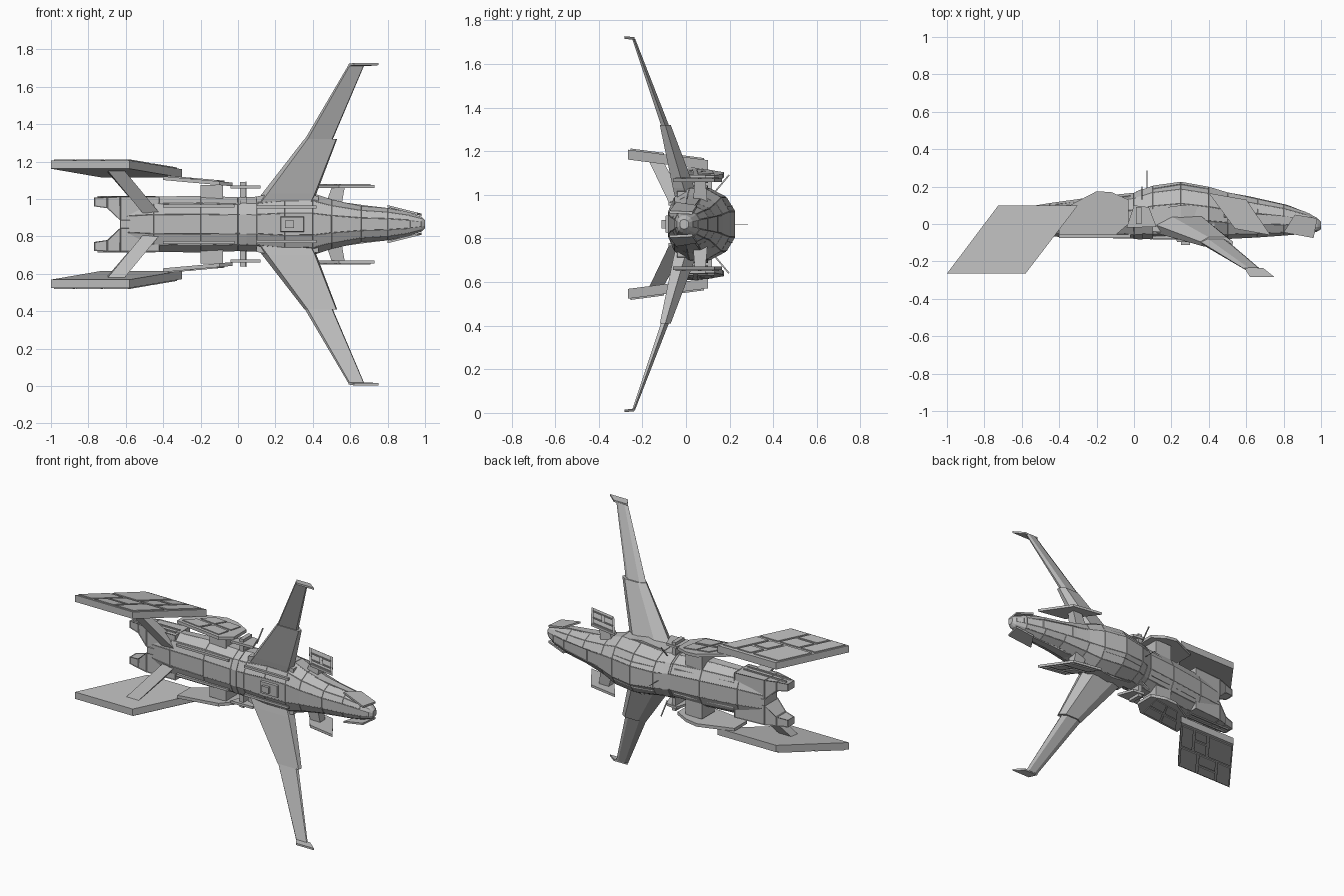
import bpy, bmesh
from mathutils import Vector

if "Cube" in bpy.data.objects:
    bpy.data.objects.remove(bpy.data.objects["Cube"])

MID = 0.865  # height of the mirror plane
grey = bpy.data.materials.new("hull grey")
grey.diffuse_color = (0.5, 0.5, 0.5, 1)
grey.use_nodes = True
grey.node_tree.nodes["Principled BSDF"].inputs["Base Color"].default_value = grey.diffuse_color


def build(name, solids, mirror=True, inset=None):
    """Each solid is a list of rings joined end to end; z is measured from MID."""
    bm = bmesh.new()
    for sign in ((1, -1) if mirror else (1,)):
        for rings in solids:
            rows = [[bm.verts.new((x, y, MID + sign * z)) for x, y, z in r] for r in rings]
            n = len(rows[0])
            for a, b in zip(rows, rows[1:]):
                for i in range(n):
                    j = (i + 1) % n
                    bm.faces.new((a[i], a[j], b[j], b[i]))
            bm.faces.new(rows[0])
            bm.faces.new(rows[-1])
    bmesh.ops.recalc_face_normals(bm, faces=bm.faces)
    if inset:
        big = [f for f in bm.faces if f.calc_area() > 0.002 and abs(f.normal.x) < 0.9]
        bmesh.ops.inset_individual(bm, faces=big, thickness=inset[0], depth=inset[1])
    me = bpy.data.meshes.new(name)
    bm.to_mesh(me)
    bm.free()
    me.materials.append(grey)
    ob = bpy.data.objects.new(name, me)
    bpy.context.collection.objects.link(ob)
    return ob


def slab(outline, height, thick):
    """Plate with an xy outline, lying on the surface height(x, y)."""
    return [[(x, y, height(x, y) + d) for x, y in outline] for d in (0, thick)]


def box(x0, x1, y0, y1, z0, z1):
    return slab([(x0, y0), (x1, y0), (x1, y1), (x0, y1)], lambda x, y: z0, z1 - z0)


def section(x, y0, y1, z0, z1):
    """Rectangular ring across the x axis."""
    return [(x, y0, z0), (x, y1, z0), (x, y1, z1), (x, y0, z1)]


def tiles(corners, cells, height, thick):
    """Raised rectangles in the uv space of a four-cornered plate."""
    a, b, c, d = [Vector(p) for p in corners]
    at = lambda u, v: tuple(a.lerp(b, u).lerp(d.lerp(c, u), v))
    return [slab([at(u0, v0), at(u1, v0), at(u1, v1), at(u0, v1)], height, thick)
            for u0, u1, v0, v1 in cells]


# Fuselage: faceted section scaled along the length
HALF = [(0, .35), (.1, .75), (.35, 1), (.62, .98), (.87, .74), (1, .35)]


def hull_ring(x, h, y0, y1):
    half = [(x, y0 + p * (y1 - y0), q * h) for p, q in HALF]
    return half + [(x, y, -z) for x, y, z in reversed(half)]


STATIONS = [(-.63, .12, -.045, .08), (-.45, .145, -.065, .11), (-.2, .15, -.072, .145),
            (0, .142, -.077, .165), (.1, .145, -.08, .203), (.25, .167, -.08, .224),
            (.4, .164, -.08, .197), (.5, .13, -.078, .167), (.66, .095, -.07, .132),
            (.8, .083, -.06, .102), (.92, .06, -.05, .062), (.98, .04, -.04, .03),
            (1, .022, -.028, .012)]
build("fuselage", [[hull_ring(*s) for s in STATIONS]], False, (.002, .002))

# Low collar around the middle
build("collar", [[hull_ring(.01, .149, -.081, .174), hull_ring(.045, .15, -.083, .187)]], False)

# Forked tail
build("tail_prong", [[section(-.77, -.025, .04, .095, .142), section(-.7, -.04, .06, .085, .146),
                      section(-.63, -.055, .085, .02, .148), section(-.42, -.05, .1, .02, .148)]],
      inset=(.005, -.003))
build("tail_rail", [box(-.75, -.44, y, y + .01, .143, .152) for y in (-.02, .02)])

# Lengthwise strakes on belly and back
build("strake", [box(-.4, -.02, -.074, -.055, .09, .105), box(.1, .42, -.08, -.065, .085, .1),
                 [section(-.42, .08, .105, .06, .085), section(-.02, .12, .152, .06, .085)],
                 [section(.1, .15, .189, .06, .08), section(.25, .18, .214, .06, .085),
                  section(.4, .15, .188, .06, .08)]])

# Canopy ridge, nose cheeks and shoulder fairings
build("canopy", [[section(.45, .12, .178, -.04, .04), section(.62, .1, .147, -.04, .04),
                  section(.82, .06, .102, -.03, .03), section(.94, .03, .055, -.018, .018)]],
      False, (.005, -.003))
build("nose_cheek", [slab([(.8, -.045), (.96, -.075), (.98, .03), (.86, .05)],
                          lambda x, y: .09 - .25 * (x - .8), .012)])
build("shoulder", [[section(.48, .0, .07, .08, .128), section(.7, .0, .05, .06, .098),
                    section(.86, .0, .035, .05, .08)]])

# Belly turret
build("belly_box", [[[(x, y, z) for x, z in ((.29 - a, -b), (.29 + a, -b), (.29 + a, b), (.29 - a, b))]
                     for y, a, b in ((-.06, .07, .045), (-.095, .06, .038))],
                    [[(x, y, z) for x, z in ((.25, -.02), (.3, -.02), (.3, .02), (.25, .02))]
                     for y in (-.09, -.112)]], False)


# Two-stage swept wings with a flat lower face
def wing_ring(x0, x1, y, t, z):
    c = x1 - x0
    return [(x0, y, z), (x0 + .25 * c, y + t / 2, z), (x0 + .8 * c, y + t / 2, z), (x1, y, z),
            (x1 - .03 * c, y - t / 2, z), (x0 + .1 * c, y - t / 2, z)]


build("inner_wing", [[wing_ring(.08, .39, .01, .11, .1), wing_ring(.13, .42, -.01, .1, .165),
                      wing_ring(.355, .53, -.095, .05, .455)]])
build("outer_wing", [[wing_ring(.355, .505, -.095, .036, .45), wing_ring(.59, .675, -.24, .014, .85)]])
build("wing_tip", [slab([(.59, -.235), (.69, -.235), (.75, -.283), (.62, -.283)],
                        lambda x, y: .85 - .1 * (y + .283), .012)])
build("wing_root", [[section(.1, -.04, .08, .1, .148), section(.25, -.05, .1, .1, .178),
                     section(.43, -.04, .09, .08, .15)]])

# Large rear panels with raised tiles on the outside
PANEL = [(-1, -.265), (-.58, -.265), (-.3, .1), (-.725, .1)]
tilt = lambda x, y: .262 - .13 * y
build("rear_panel", [slab(PANEL, tilt, .045)])
CELLS = [(.02, .26, .03, .45), (.3, .62, .03, .2), (.3, .62, .24, .45), (.66, .97, .03, .45),
         (.02, .45, .5, .95), (.5, .72, .5, .72), (.5, .72, .77, .95), (.76, .97, .5, .95)]
build("rear_panel_tile", tiles(PANEL, CELLS, lambda x, y: tilt(x, y) + .04, .012))

# Struts holding the rear panels
build("panel_strut", [[[(-.51, -.06, .06), (-.42, -.06, .06), (-.42, .02, .06), (-.51, .02, .06)],
                       [(-.7, -.17, .29), (-.61, -.17, .29), (-.61, -.1, .28), (-.7, -.1, .28)]]])

# Middle panels, their tiles and pylons
slope = lambda x, y: .2 - .09 * x
MIDDLE = [(-.4, -.06), (-.1, -.06), (-.03, .0), (-.03, .13), (-.12, .17), (-.2, .175), (-.4, .07)]
build("middle_panel", [slab(MIDDLE, slope, .02)])
build("middle_panel_tile", tiles([(-.39, -.05), (-.1, -.05), (-.06, .14), (-.25, .13)],
                                 [(.03, .45, .05, .45), (.5, .95, .05, .45),
                                  (.03, .45, .55, .95), (.5, .95, .55, .95)],
                                 lambda x, y: slope(x, y) + .016, .01))
build("front_tab", [slab([(-.04, -.02), (.12, -.015), (.08, .09), (0, .1)],
                         lambda x, y: .19, .016)])
build("pylon", [box(-.2, -.08, -.01, .12, .1, .21), box(.012, .04, .0, .09, .12, .225)])

# Side plates ahead of the wings
GUARD = [(.54, -.025), (.73, -.06), (.6, .13), (.4, .165)]
build("guard_plate", [slab(GUARD, lambda x, y: .193, .016)])
build("guard_tile", tiles(GUARD, [(.08, .92, .05, .2), (.08, .45, .28, .6), (.55, .92, .28, .6),
                                  (.08, .92, .68, .94)], lambda x, y: .205, .01))
build("guard_mount", [[[(.46, .03, .08), (.55, .03, .08), (.55, .1, .08), (.46, .1, .08)],
                       [(.5, .04, .195), (.57, .04, .195), (.57, .09, .195), (.5, .09, .195)]]])

# Antennas
build("whip_antenna", [box(.066, .071, .18, .285, -.0008, .0008)], False)
build("side_antenna", [[[(.04, .13, .15), (.046, .13, .15), (.046, .135, .145), (.04, .135, .145)],
                        [(.04, .195, .228), (.046, .195, .228), (.046, .2, .223), (.04, .2, .223)]]])
